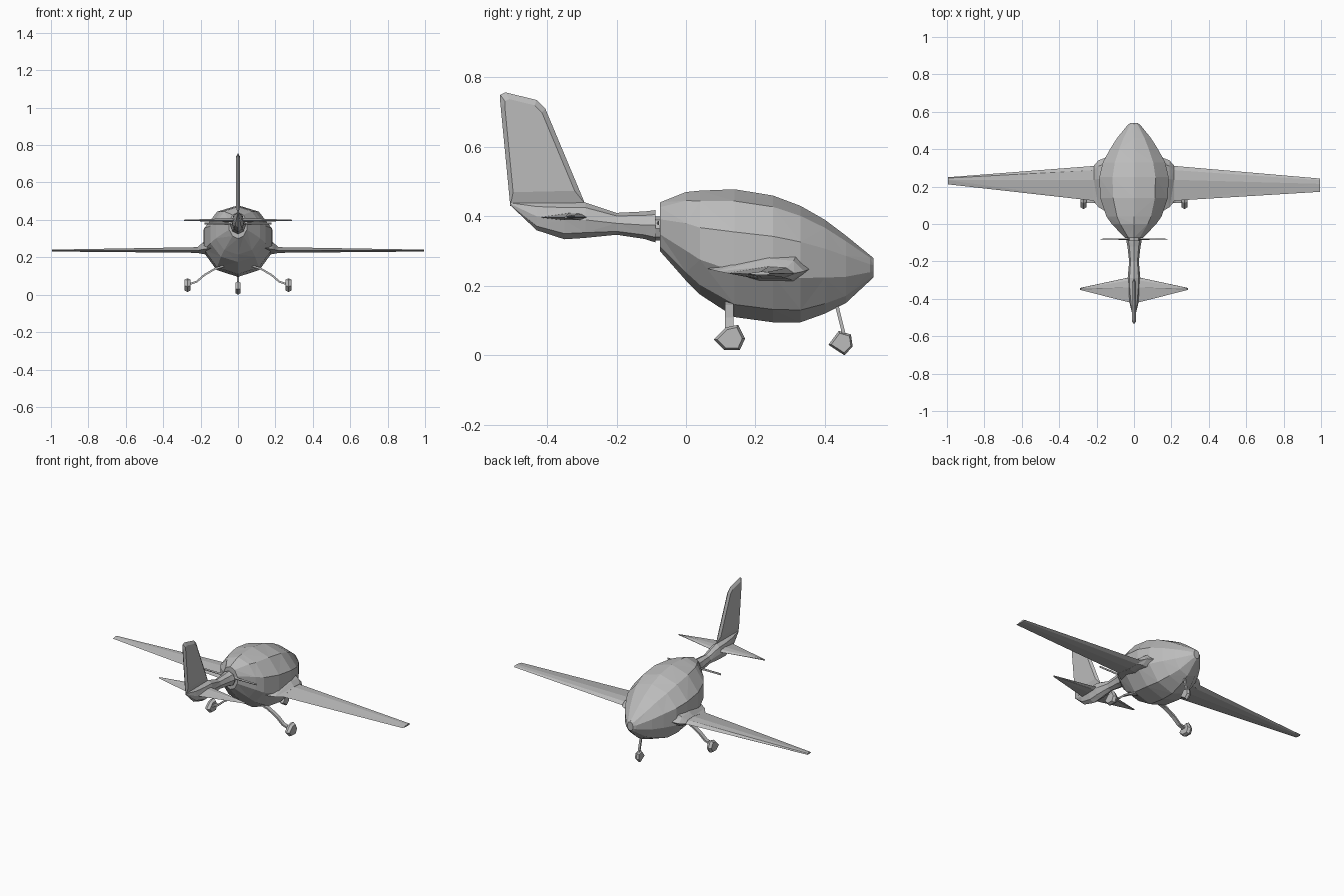
import bpy
from math import sin, cos, pi
from mathutils import Vector

cube = bpy.data.objects.get("Cube")
if cube:
    bpy.data.objects.remove(cube)

grey = bpy.data.materials.new("light_grey")
grey.use_nodes = True
grey.diffuse_color = (0.5, 0.5, 0.5, 1)
grey.node_tree.nodes["Principled BSDF"].inputs["Base Color"].default_value = (0.5, 0.5, 0.5, 1)


def build(name, verts, faces):
    mesh = bpy.data.meshes.new(name)
    mesh.from_pydata(verts, [], faces)
    mesh.materials.append(grey)
    obj = bpy.data.objects.new(name, mesh)
    bpy.context.collection.objects.link(obj)
    bpy.ops.object.select_all(action='DESELECT')
    obj.select_set(True)
    bpy.context.view_layer.objects.active = obj
    bpy.ops.object.mode_set(mode='EDIT')
    bpy.ops.mesh.select_all(action='SELECT')
    bpy.ops.mesh.normals_make_consistent(inside=False)
    bpy.ops.object.mode_set(mode='OBJECT')
    return obj


def loft(name, rings):
    """Skin a row of equal rings and cap both ends."""
    n = len(rings[0])
    faces = [tuple(range(n)), tuple((len(rings) - 1) * n + i for i in range(n))]
    for r in range(len(rings) - 1):
        for i in range(n):
            a, b = r * n + i, r * n + (i + 1) % n
            if r % 2:
                faces += [(a, b, b + n), (a, b + n, a + n)]
            else:
                faces += [(a, b, a + n), (b, b + n, a + n)]
    return build(name, [v for ring in rings for v in ring], faces)


def body_ring(y, low, mid, high, half, n):
    """Egg-shaped ring, widest at height mid."""
    ring = []
    for i in range(n):
        a = 2 * pi * i / n + pi / 2
        s = sin(a)
        ring.append((half * cos(a), y, mid + s * ((high - mid) if s > 0 else (mid - low))))
    return ring


def wing_ring(x, rear, front, z, thick):
    """Aerofoil section across a wing."""
    d = front - rear
    return [(x, rear, z), (x, rear + d * 0.6, z + thick * 0.6), (x, front - d * 0.12, z + thick * 0.5),
            (x, front, z), (x, front - d * 0.15, z - thick * 0.4), (x, rear + d * 0.5, z - thick * 0.4)]


def plate(name, outline, x, half, bevel=0.8):
    """Side-view outline (y, z) given a thickness, with slimmer outer faces."""
    cy = sum(p[0] for p in outline) / len(outline)
    cz = sum(p[1] for p in outline) / len(outline)
    rings = []
    for dx, k in ((-half, bevel), (0, 1), (half, bevel)):
        rings.append([(x + dx, cy + (y - cy) * k, cz + (z - cz) * k) for y, z in outline])
    return loft(name, rings)


def bar(name, path, wide, deep):
    """Rectangular strut along a path."""
    rings = []
    for i, p in enumerate(path):
        d = (Vector(path[min(i + 1, len(path) - 1)]) - Vector(path[max(i - 1, 0)])).normalized()
        side = Vector((0, 1, 0)) if abs(d.x) > 0.1 else Vector((1, 0, 0))
        up = d.cross(side).normalized()
        rings.append([tuple(Vector(p) + side * a * wide + up * b * deep)
                      for a, b in ((-1, -1), (1, -1), (1, 1), (-1, 1))])
    return loft(name, rings)


# Egg-shaped cabin
loft("fuselage", [body_ring(*s, 10) for s in (
    (-0.075, 0.30, 0.37, 0.44, 0.05), (0, 0.215, 0.34, 0.47, 0.125), (0.04, 0.175, 0.32, 0.474, 0.155),
    (0.14, 0.11, 0.30, 0.478, 0.19), (0.25, 0.095, 0.29, 0.46, 0.195), (0.33, 0.095, 0.28, 0.43, 0.175),
    (0.40, 0.12, 0.27, 0.39, 0.135), (0.46, 0.15, 0.26, 0.345, 0.095), (0.53, 0.215, 0.25, 0.288, 0.035),
    (0.54, 0.225, 0.25, 0.28, 0.02))])

# Propeller hub, blades and tail boom
loft("propeller_hub", [body_ring(y, 0.33, 0.365, 0.40, 0.035, 8) for y in (-0.092, -0.074)])
for side in (-1, 1):
    loft("propeller_blade", [wing_ring(side * x, -0.081 - d, -0.081 + d, 0.38, 0.012)
                             for x, d in ((0.02, 0.004), (0.18, 0.002))])
loft("tail_boom", [body_ring(*s, 8) for s in (
    (-0.088, 0.325, 0.375, 0.418, 0.042), (-0.12, 0.335, 0.375, 0.414, 0.035),
    (-0.20, 0.347, 0.38, 0.41, 0.026), (-0.29, 0.338, 0.39, 0.44, 0.034),
    (-0.35, 0.334, 0.39, 0.44, 0.032), (-0.43, 0.36, 0.40, 0.44, 0.022), (-0.506, 0.432, 0.436, 0.44, 0.003))])

# Upright fin
plate("tail_fin", [(-0.506, 0.43), (-0.535, 0.73), (-0.535, 0.75), (-0.52, 0.757),
                   (-0.43, 0.735), (-0.405, 0.71), (-0.29, 0.435)], 0, 0.011, 0.82)

# Main wings, fairings, tailplane halves and main gear
for side, word, rear, front in ((-1, "right", 0.212, 0.25), (1, "left", 0.172, 0.243)):
    loft(word + "_wing", [wing_ring(side * x, r, f, z, t) for x, r, f, z, t in (
        (0.12, 0.11, 0.325, 0.238, 0.045), (0.22, 0.125, 0.31, 0.236, 0.03),
        (0.995, rear, front, 0.235, 0.01))])
    loft(word + "_wing_fairing", [wing_ring(side * x, r, f, z, t) for x, r, f, z, t in (
        (0.14, 0.06, 0.36, 0.25, 0.10), (0.19, 0.09, 0.34, 0.242, 0.06), (0.215, 0.12, 0.312, 0.236, 0.032))])
    loft(word + "_tailplane", [wing_ring(side * x, r, f, 0.397, t) for x, r, f, t in (
        (0, -0.425, -0.28, 0.022), (0.29, -0.352, -0.342, 0.006))])
    bar(word + "_gear_leg", [(side * x, 0.125, z) for x, z in (
        (0.06, 0.158), (0.12, 0.14), (0.18, 0.105), (0.22, 0.07), (0.265, 0.055))], 0.012, 0.005)
    plate(word + "_wheel", [(0.08, 0.045), (0.115, 0.08), (0.15, 0.088), (0.17, 0.048),
                            (0.155, 0.015), (0.11, 0.015)], side * 0.27, 0.016)

# Nose gear
bar("nose_gear_leg", [(0, 0.43, 0.16), (0, 0.456, 0.055)], 0.006, 0.005)
plate("nose_wheel", [(0.41, 0.03), (0.44, 0.07), (0.475, 0.06), (0.48, 0.025), (0.456, 0)], 0, 0.013)
